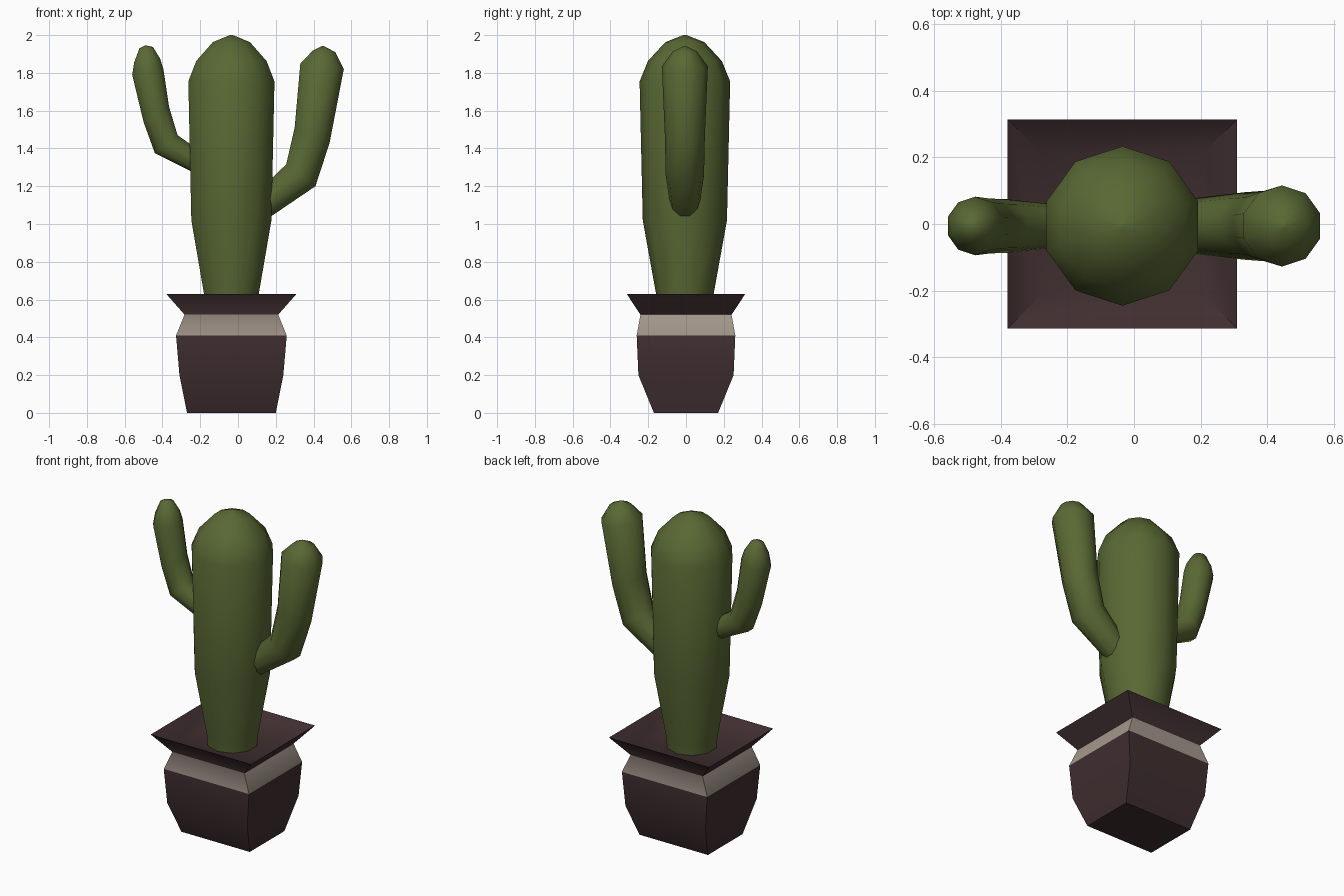
import bpy, bmesh, math

if "Cube" in bpy.data.objects:
    bpy.data.objects.remove(bpy.data.objects["Cube"])

CX, CY = -0.035, -0.006      # trunk / pot axis
SIDES = 10
COS = math.cos(math.pi / SIDES)


def material(name, rgb):
    m = bpy.data.materials.new(name)
    m.diffuse_color = (*rgb, 1)
    m.use_nodes = True
    m.node_tree.nodes["Principled BSDF"].inputs["Base Color"].default_value = m.diffuse_color
    return m


green = material("cactus green", (0.10, 0.14, 0.034))
brown = material("dark brown", (0.050, 0.027, 0.029))
cream = material("beige band", (0.37, 0.31, 0.26))


def loft(name, rings, mats, angle, band=None):
    """Skin a list of point rings, capping both ends."""
    bm = bmesh.new()
    loops = [[bm.verts.new(p) for p in ring] for ring in rings]
    n = len(loops[0])
    for k, (a, b) in enumerate(zip(loops, loops[1:])):
        for i in range(n):
            j = (i + 1) % n
            f = bm.faces.new((a[i], a[j], b[j], b[i]))
            f.material_index = 1 if k == band else 0
    bm.faces.new(loops[0][::-1])
    bm.faces.new(loops[-1])
    bmesh.ops.recalc_face_normals(bm, faces=bm.faces)
    me = bpy.data.meshes.new(name)
    bm.to_mesh(me)
    bm.free()
    for m in mats:
        me.materials.append(m)
    ob = bpy.data.objects.new(name, me)
    bpy.context.collection.objects.link(ob)
    bpy.ops.object.select_all(action='DESELECT')
    ob.select_set(True)
    bpy.context.view_layer.objects.active = ob
    bpy.ops.object.shade_smooth_by_angle(angle=math.radians(angle))
    return ob


def square(hx, hy, z):
    return [(CX + sx * hx, sy * hy, z) for sx, sy in ((-1, -1), (1, -1), (1, 1), (-1, 1))]


def ring(x0, z0, x1, z1):
    """Ten-sided ring whose front-view edge runs from (x0,z0) to (x1,z1)."""
    cx, cz, dx, dz = (x0 + x1) / 2, (z0 + z1) / 2, (x1 - x0) / 2 / COS, (z1 - z0) / 2 / COS
    r = math.hypot(dx, dz)
    pts = []
    for i in range(SIDES):
        a = math.pi / 2 + 2 * math.pi * i / SIDES
        pts.append((cx + dx * math.cos(a), CY + r * math.sin(a), cz + dz * math.cos(a)))
    return pts


# square pot: outer wall, beige band, flared rim, then inner slope to the soil
pot = [(0.235, 0.17, 0), (0.275, 0.252, 0.2), (0.293, 0.261, 0.41), (0.248, 0.241, 0.52),
       (0.345, 0.314, 0.63), (0.245, 0.215, 0.555)]
loft("pot", [square(*p) for p in pot], [brown, cream], 50, band=2)

# trunk
trunk = [(0.138, 0.55), (0.145, 0.63), (0.212, 1.02), (0.228, 1.755),
         (0.186, 1.863), (0.098, 1.963), (0.008, 2.0)]
loft("trunk", [ring(CX - h, z, CX + h, z) for h, z in trunk], [green], 50)

# arms: left and right ends of each ring in the front view
right_arm = [(0.06, 1.13, 0.13, 1.01), (0.255, 1.315, 0.41, 1.20), (0.30, 1.51, 0.485, 1.43),
             (0.33, 1.85, 0.56, 1.82), (0.395, 1.917, 0.515, 1.91), (0.444, 1.942, 0.456, 1.941)]
left_arm = [(-0.20, 1.255, -0.14, 1.345), (-0.44, 1.375, -0.32, 1.47), (-0.50, 1.54, -0.365, 1.62),
            (-0.56, 1.79, -0.395, 1.82), (-0.55, 1.855, -0.412, 1.875),
            (-0.522, 1.93, -0.45, 1.937), (-0.492, 1.945, -0.484, 1.945)]
loft("right_arm", [ring(*p) for p in right_arm], [green], 60)
loft("left_arm", [ring(*p) for p in left_arm], [green], 60)
